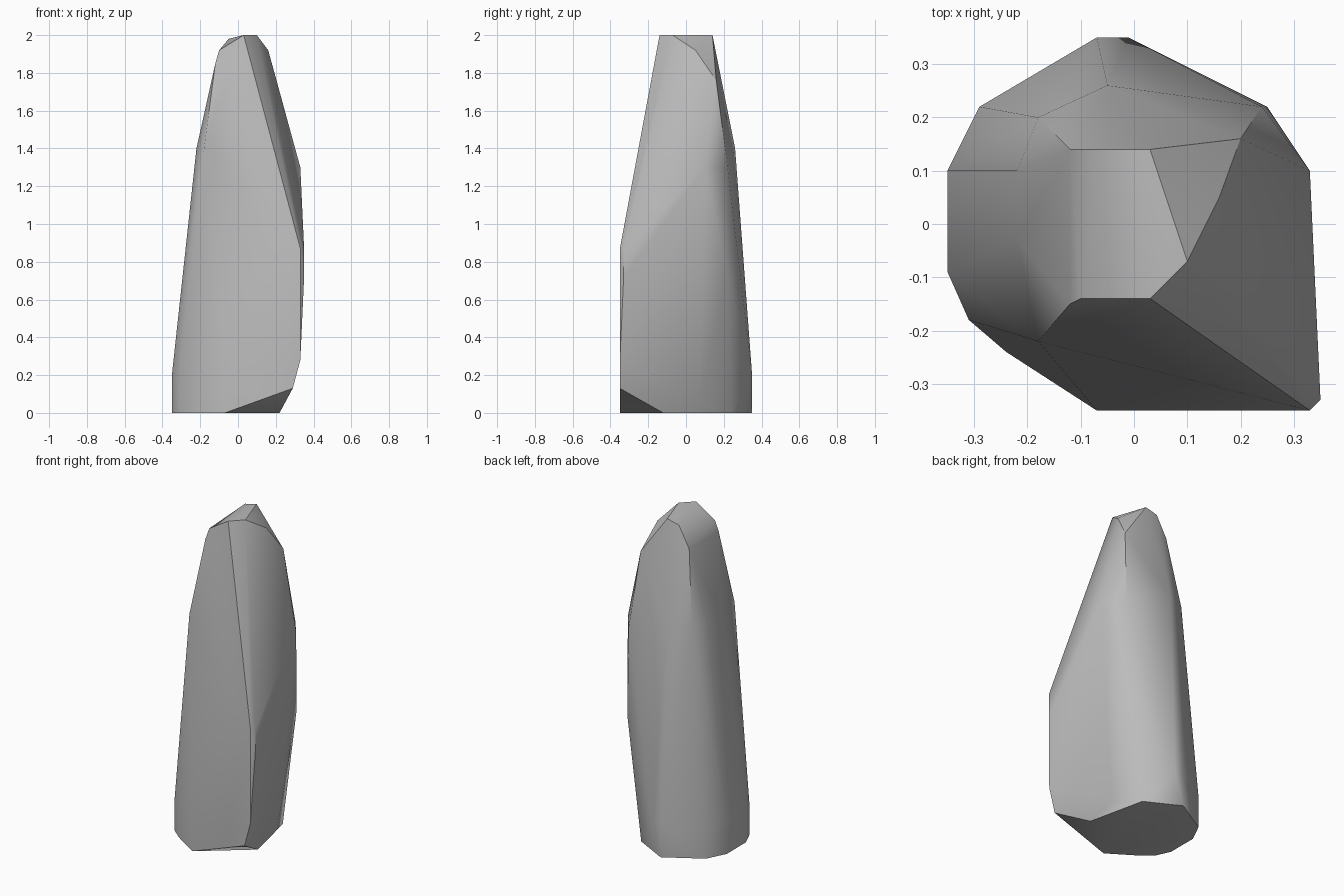
import bpy
import bmesh
import math

# Remove the default object only
default_cube = bpy.data.objects.get("Cube")
if default_cube:
    bpy.data.objects.remove(default_cube, do_unlink=True)


def flat_material(name, colour):
    """One plain colour, shown in the viewport and in renders."""
    material = bpy.data.materials.new(name)
    material.use_nodes = True
    material.diffuse_color = colour
    for node in material.node_tree.nodes:
        if node.type == "BSDF_PRINCIPLED":
            node.inputs["Base Color"].default_value = colour
            node.inputs["Roughness"].default_value = 0.9
    return material


def level(height, *outline):
    """Corners of the stone that share one height."""
    return [(x, y, height) for x, y in outline]


def build_stone(name, corners, material, sharp_angle):
    """Wrap the corners in a faceted shell and soften the shallow edges."""
    shell = bmesh.new()
    for corner in corners:
        shell.verts.new(corner)
    result = bmesh.ops.convex_hull(shell, input=shell.verts)
    unused = {v for v in result["geom_interior"] if isinstance(v, bmesh.types.BMVert)}
    unused |= {v for v in result["geom_unused"] if isinstance(v, bmesh.types.BMVert)}
    bmesh.ops.delete(shell, geom=list(unused), context="VERTS")
    bmesh.ops.dissolve_limit(shell, angle_limit=math.radians(1),
                             verts=shell.verts, edges=shell.edges)
    bmesh.ops.recalc_face_normals(shell, faces=shell.faces)

    mesh = bpy.data.meshes.new(name)
    shell.to_mesh(mesh)
    shell.free()
    mesh.materials.append(material)
    stone = bpy.data.objects.new(name, mesh)
    bpy.context.collection.objects.link(stone)

    bpy.ops.object.select_all(action="DESELECT")
    stone.select_set(True)
    bpy.context.view_layer.objects.active = stone
    bpy.ops.object.shade_smooth_by_angle(angle=math.radians(sharp_angle))
    return stone


# Flat foot and the upright wall just above it
foot_outline = [(-.07, .35), (-.29, .22), (-.35, .1), (-.35, -.09),
                (-.31, -.18), (-.24, -.24), (-.07, -.35)]
foot = level(0, (.22, -.12), (.14, .24), *foot_outline)
low_wall = level(.2, (-.01, .35), *foot_outline)

# Undercut front corner and the ridge that rises from it
undercut = level(.13, (.29, -.35)) + level(.05, (.22, .07))
ridge = level(.28, (.33, -.35)) + level(.72, (.35, -.33))
ridge += level(.87, (.35, -.33), (.33, -.35))

# Bulge on the back corner, then the narrowing shoulder
bulge = level(.75, (.25, .22)) + level(1.3, (.33, .1), (.24, .22))
shoulder = level(1.4, (-.22, -.03), (-.22, .1), (-.18, .2),
                 (-.18, -.22), (-.05, .26))

# Slanted crown with its stepped edge
crown = level(1.76, (.2, .16)) + level(1.92, (.16, .05), (-.1, -.14))
crown += level(1.85, (-.12, .14), (-.12, -.15)) + level(1.98, (-.05, .14))
crown += level(2, (.03, .14), (.1, -.07), (.03, -.14))

stone_grey = flat_material("stone grey", (.5, .5, .5, 1))
build_stone("standing_stone",
            foot + low_wall + undercut + ridge + bulge + shoulder + crown,
            stone_grey, 35)
